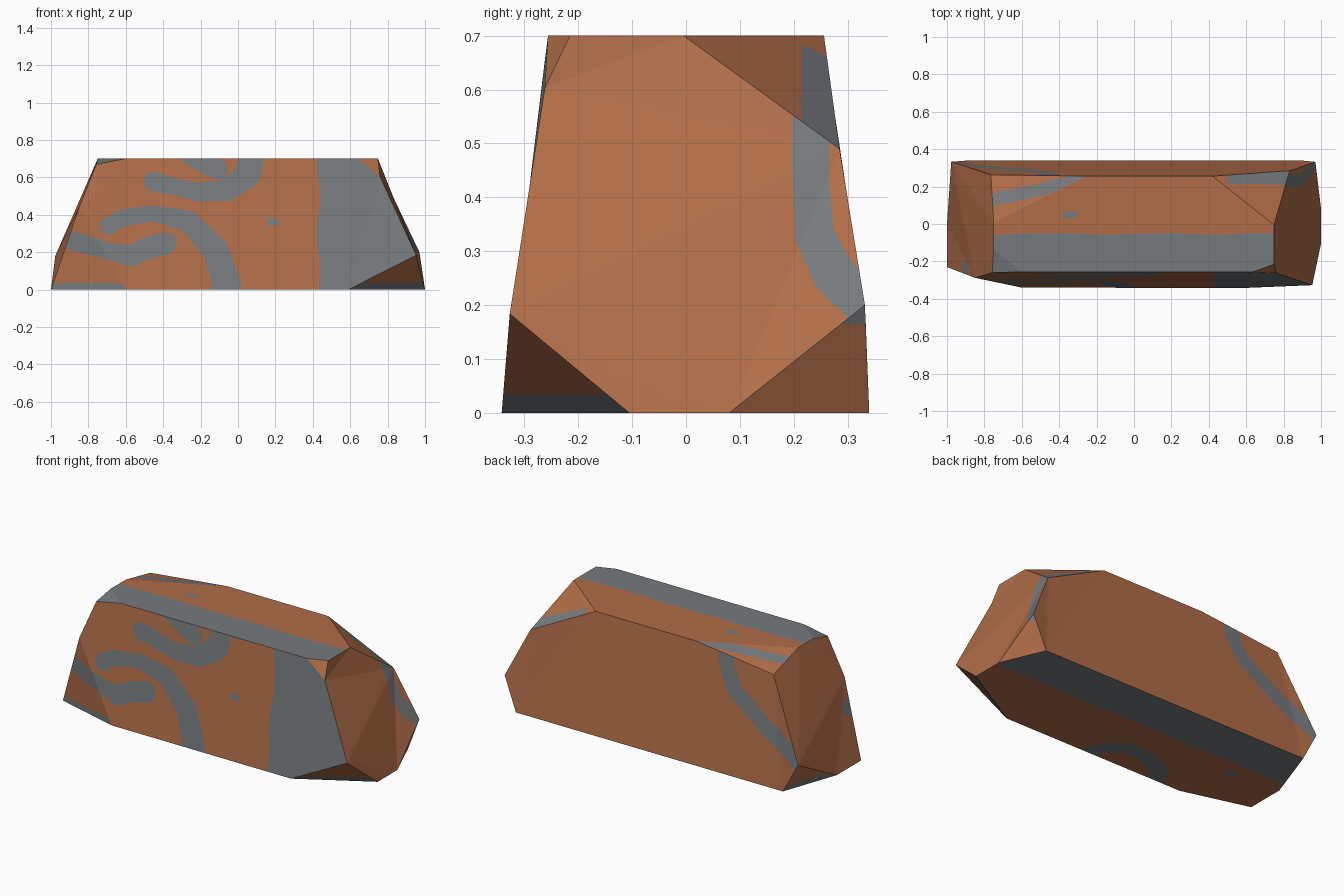
import bpy, bmesh, math
from mathutils import Vector

if "Cube" in bpy.data.objects:
    bpy.data.objects.remove(bpy.data.objects["Cube"])

# Eight corners of a tapered block, each cut off: the cut's points along the x, y and z edges
CORNERS = {
    (1, -1, -1): [(.59, -.342, 0), (1, -.105, 0), (.953, -.327, .184)],
    (1, 1, -1): [(.89, .34, 0), (1, .08, 0), (.97, .332, .2)],
    (1, 1, 1): [(.42, .256, .7), (.748, -.005, .7), (.832, .285, .49)],
    (1, -1, 1): [(.637, -.256, .7), (.748, -.215, .7), (.76, -.262, .603)],
    (-1, -1, 1): [(-.6, -.256, .7), (-.75, -.135, .7), (-.758, -.26, .67)],
    (-1, 1, 1): [(-.25, .256, .7), (-.75, .01, .7), (-.765, .263, .64)],
    (-1, 1, -1): [(-.88, .34, 0), (-1, 0, 0), (-.977, .333, .18)],
    (-1, -1, -1): [(-.6, -.34, 0), (-1, -.23, 0), (-.85, -.288, .44)],
}


def stroke(pts, u, v):
    """Painted brush stroke through (a, b, radius) points; positive inside."""
    def f(p):
        best = -9
        for (a0, b0, r0), (a1, b1, r1) in zip(pts, pts[1:]):
            da, db = a1 - a0, b1 - b0
            t = ((p[u] - a0) * da + (p[v] - b0) * db) / (da * da + db * db)
            t = min(1, max(0, t))
            d = math.hypot(p[u] - a0 - t * da, p[v] - b0 - t * db)
            best = max(best, r0 + t * (r1 - r0) - d)
        return best
    return f


def union(*fs):
    return lambda p: max(f(p) for f in fs)


def foot(p):
    return .035 - p.z


# Swirls on the front
big_arc = stroke([(-.06, -.05, .075), (-.06, .03, .075), (-.12, .21, .07), (-.265, .365, .056),
                  (-.447, .407, .042), (-.61, .385, .045), (-.69, .34, .048)], 0, 2)
hook = stroke([(-.39, .246, .06), (-.475, .225, .058), (-.58, .178, .055),
               (-.7, .21, .045), (-.82, .24, .05), (-.97, .29, .05)], 0, 2)
upper_arc = stroke([(-.455, .578, .052), (-.34, .55, .045), (-.206, .52, .05),
                    (-.056, .535, .06), (.05, .61, .068), (.075, .72, .068)], 0, 2)
upper_blob = stroke([(-.26, .70, .035), (-.18, .665, .045), (-.11, .645, .055)], 0, 2)
front_dot = stroke([(.175, .363, .02), (.205, .363, .02)], 0, 2)

# Grey paint rule for each facet: (axis, side) for the big faces, corner signs for the cuts
PAINT = {
    (1, -1): union(big_arc, hook, upper_arc, upper_blob, front_dot,
                   lambda p: p.x - .43 - .008 * math.sin(16 * p.z)),
    (2, 1): union(lambda p: -.052 + .004 * math.sin(11 * p.x) - p.y,
                  stroke([(-.36, .05, .02), (-.32, .05, .02)], 0, 1)),
    (2, -1): union(lambda p: p.y - .065,
                   stroke([(.04, -.38, .05), (0, -.26, .05), (-.09, -.17, .05), (-.25, -.18, .05),
                           (-.38, -.25, .05), (-.45, -.38, .05)], 0, 1),
                   stroke([(-.71, -.03, .025), (-.67, -.03, .025)], 0, 1)),
    (0, 1): stroke([(.232, .6, .035), (.232, .43, .034), (.238, .33, .036),
                    (.275, .256, .04), (.345, .19, .04)], 1, 2),
    (0, -1): stroke([(-.33, .26, .05), (-.24, .29, .045)], 1, 2),
    (1, 1): stroke([(-.44, .72, .05), (-.46, .6, .05), (-.52, .49, .05),
                    (-.73, .34, .05), (-1, .18, .05)], 0, 2),
    (1, -1, -1): foot,
    (-1, -1, -1): union(foot, hook),
    (-1, 1, -1): foot,
    (1, 1, -1): lambda p: p.z - .165,
    (1, 1, 1): lambda p: min(p.y - .215, p.x - .5),
    (-1, -1, 1): lambda p: 1,
    (-1, 1, 1): stroke([(-.8, .12, .035), (-.5, .185, .033), (-.22, .255, .03)], 0, 1),
}

bm = bmesh.new()
group = bm.faces.layers.int.new("facet")
verts = {c: [bm.verts.new(p) for p in pts] for c, pts in CORNERS.items()}
keys = []


def add_facet(vs, key):
    face = bm.faces.new(vs)
    face[group] = len(keys)
    keys.append(key)


# Corner cuts, then the six big faces
for c, vs in verts.items():
    add_facet(vs, c)
for axis in range(3):
    for side in (-1, 1):
        vs = [v for c, tri in verts.items() if c[axis] == side
              for i, v in enumerate(tri) if i != axis]
        u, w = [i for i in range(3) if i != axis]
        mid = sum((v.co for v in vs), Vector()) / len(vs)
        vs.sort(key=lambda v: math.atan2(v.co[w] - mid[w], v.co[u] - mid[u]))
        add_facet(vs, (axis, side))
bmesh.ops.recalc_face_normals(bm, faces=bm.faces[:])
bmesh.ops.triangulate(bm, faces=bm.faces[:])

# Fine grid so the painted outlines can follow curves
STEP = .025
for axis, lo, hi in ((0, -1, 1), (1, -.34, .34), (2, 0, .7)):
    normal = Vector([float(i == axis) for i in range(3)])
    for k in range(1, int((hi - lo) / STEP) + 1):
        bmesh.ops.bisect_plane(bm, geom=bm.verts[:] + bm.edges[:] + bm.faces[:],
                               plane_co=normal * (lo + k * STEP - .0037), plane_no=normal, dist=1e-5)
bmesh.ops.triangulate(bm, faces=bm.faces[:])

# Cut each facet along the outline of its paint
for g, key in enumerate(keys):
    rule = PAINT.get(key)
    if not rule:
        continue
    faces = [f for f in bm.faces if f[group] == g]
    value = {v: rule(v.co) for f in faces for v in f.verts}
    cuts = set()
    for e in {e for f in faces for e in f.edges}:
        a, b = e.verts
        if value[a] * value[b] < 0:
            t = value[a] / (value[a] - value[b])
            if .01 < t < .99:
                cuts.add(bmesh.utils.edge_split(e, a, t)[1])
    for f in faces:
        ends = [v for v in f.verts if v in cuts]
        if len(ends) == 2 and not any(ends[1] in e.verts for e in ends[0].link_edges):
            bmesh.utils.face_split(f, ends[0], ends[1])

for f in bm.faces:
    rule = PAINT.get(keys[f[group]])
    f.material_index = int(bool(rule) and rule(f.calc_center_median()) > 0)

mesh = bpy.data.meshes.new("painted_stone")
bm.to_mesh(mesh)
bm.free()
stone = bpy.data.objects.new("painted_stone", mesh)
bpy.context.collection.objects.link(stone)

for name, colour in (("rust orange", (.44, .155, .065, 1)), ("slate grey", (.18, .195, .205, 1))):
    mat = bpy.data.materials.new(name)
    mat.diffuse_color = colour
    mat.use_nodes = True
    mat.node_tree.nodes["Principled BSDF"].inputs["Base Color"].default_value = mat.diffuse_color
    mesh.materials.append(mat)

bpy.context.view_layer.objects.active = stone
stone.select_set(True)
bpy.ops.object.shade_smooth_by_angle(angle=math.radians(8))
